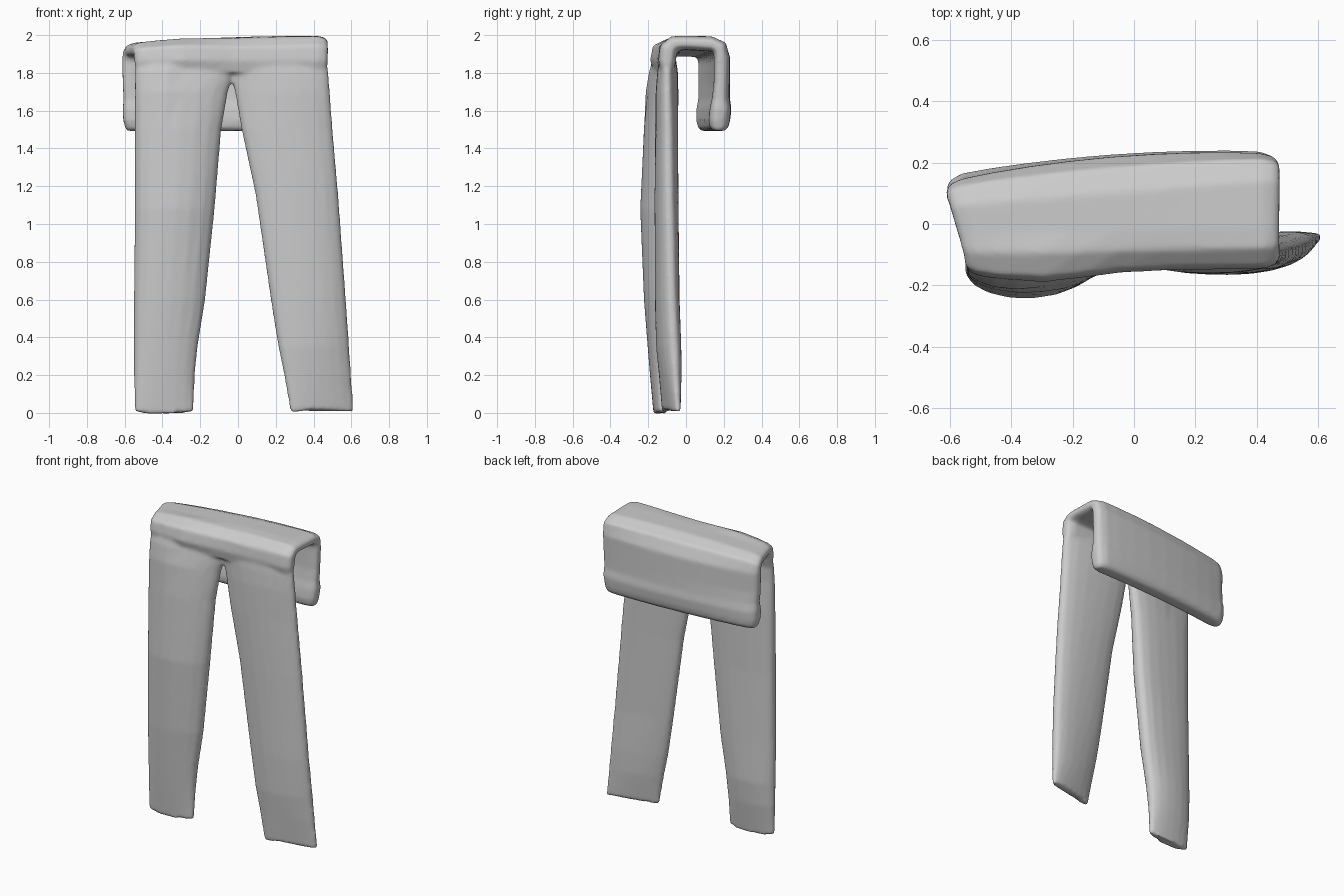
import bpy, bmesh
from math import exp
from mathutils import Vector

OVAL = [(0, .22), (.05, .52), (.16, .78), (.32, .95), (.5, 1)]
SLAB = [(0, .4), (.015, .75), (.05, .97), (.14, 1), (.25, 1), (.37, 1), (.5, 1)]


def cloth_tube(name, stations, half, sag=0.0):
    """Loft flattened closed tubes.
    Station = left edge, right edge, thickness, outward bow, extra bulge on the left."""
    st = [(Vector(a), Vector(b), *rest) for a, b, *rest in stations]
    mids = [(s[0] + s[1]) / 2 for s in st]
    cols = half + [(1 - s, h) for s, h in reversed(half[:-1])]
    bm = bmesh.new()
    rings = []
    for i, (a, b, t, bow, bulge) in enumerate(st):
        tan = mids[min(i + 1, len(st) - 1)] - mids[max(i - 1, 0)]
        across = b - a
        n = across.cross(tan).normalized()

        def point(s, h):
            arch = 4 * s * (1 - s)
            p = a + across * s
            p += n * (h * t / 2 + bow * arch + bulge * exp(-((s - .25) / .18) ** 2))
            if i == 0:
                p.z += sag * arch
            return p
        ring = [point(s, h) for s, h in cols] + [point(s, -h) for s, h in reversed(cols)]
        rings.append([bm.verts.new(p) for p in ring])
    for r0, r1 in zip(rings, rings[1:]):
        for k in range(len(r0)):
            j = (k + 1) % len(r0)
            bm.faces.new((r0[k], r0[j], r1[j], r1[k]))
    bm.faces.new(rings[0])
    bm.faces.new(rings[-1])
    bmesh.ops.recalc_face_normals(bm, faces=bm.faces)
    me = bpy.data.meshes.new(name)
    bm.to_mesh(me)
    bm.free()
    ob = bpy.data.objects.new(name, me)
    bpy.context.collection.objects.link(ob)
    return ob


# Left trouser leg, hem to crotch
left = cloth_tube("left_leg", [
    ((-.547, -.15, .01), (-.235, -.13, .01), .06, .0, 0),
    ((-.55, -.145, .2), (-.23, -.125, .2), .11, .0, 0),
    ((-.55, -.145, .35), (-.215, -.125, .35), .135, .0, 0),
    ((-.55, -.15, .6), (-.175, -.125, .6), .15, .01, 0),
    ((-.545, -.155, 1.08), (-.125, -.125, 1.08), .165, .02, 0),
    ((-.545, -.15, 1.5), (-.09, -.115, 1.5), .15, .015, 0),
    ((-.545, -.145, 1.7), (-.055, -.105, 1.7), .135, .01, .01),
    ((-.545, -.135, 1.80), (-.025, -.10, 1.80), .12, .0, .018),
    ((-.54, -.125, 1.87), (.02, -.095, 1.87), .09, .0, .02),
], OVAL, -.02)

# Right trouser leg, hem to crotch
right = cloth_tube("right_leg", [
    ((.28, -.115, .0), (.613, -.04, .003), .06, .0, 0),
    ((.245, -.115, .2), (.597, -.052, .2), .10, .0, 0),
    ((.215, -.115, .35), (.587, -.06, .35), .12, .005, 0),
    ((.175, -.11, .6), (.57, -.075, .6), .125, .008, 0),
    ((.095, -.105, 1.15), (.53, -.09, 1.15), .125, .006, 0),
    ((.02, -.10, 1.5), (.5, -.095, 1.5), .122, .005, 0),
    ((-.015, -.095, 1.7), (.485, -.10, 1.7), .12, .003, 0),
    ((-.042, -.095, 1.80), (.478, -.10, 1.80), .11, .0, 0),
    ((-.08, -.095, 1.87), (.465, -.10, 1.87), .09, .0, 0),
], OVAL, .02)

# Folded hips and waistband, running over the top and down the back
waist = cloth_tube("trousers", [
    ((-.54, -.125, 1.80), (.47, -.10, 1.80), .06, .0, .02),
    ((-.548, -.12, 1.86), (.474, -.10, 1.86), .095, -.003, .03),
    ((-.552, -.11, 1.905), (.476, -.093, 1.925), .10, -.003, .03),
    ((-.56, -.08, 1.918), (.474, -.065, 1.955), .085, .005, .012),
    ((-.575, -.03, 1.92), (.474, -.01, 1.96), .075, .01, 0),
    ((-.6, .055, 1.918), (.475, .14, 1.953), .08, .012, 0),
    ((-.61, .085, 1.905), (.475, .18, 1.935), .085, .02, 0),
    ((-.612, .095, 1.86), (.473, .188, 1.88), .085, .035, 0),
    ((-.61, .095, 1.74), (.468, .185, 1.74), .085, .037, 0),
    ((-.605, .10, 1.66), (.465, .18, 1.66), .095, .034, 0),
    ((-.61, .10, 1.61), (.47, .18, 1.61), .115, .03, 0),
    ((-.607, .10, 1.55), (.463, .175, 1.55), .115, .025, 0),
    ((-.597, .105, 1.51), (.455, .175, 1.51), .10, .02, 0),
    ((-.587, .105, 1.493), (.445, .175, 1.493), .06, .02, 0),
], SLAB)

# Fuse the parts into one continuous garment without seams
bpy.ops.object.select_all(action='DESELECT')
for ob in (left, right, waist):
    ob.select_set(True)
bpy.context.view_layer.objects.active = waist
bpy.ops.object.join()
remesh = waist.modifiers.new("fuse", 'REMESH')
remesh.mode = 'VOXEL'
remesh.voxel_size = .011
soften = waist.modifiers.new("soften", 'SMOOTH')
soften.factor = .5
soften.iterations = 6
for m in ("fuse", "soften"):
    bpy.ops.object.modifier_apply(modifier=m)
bpy.ops.object.shade_smooth()
